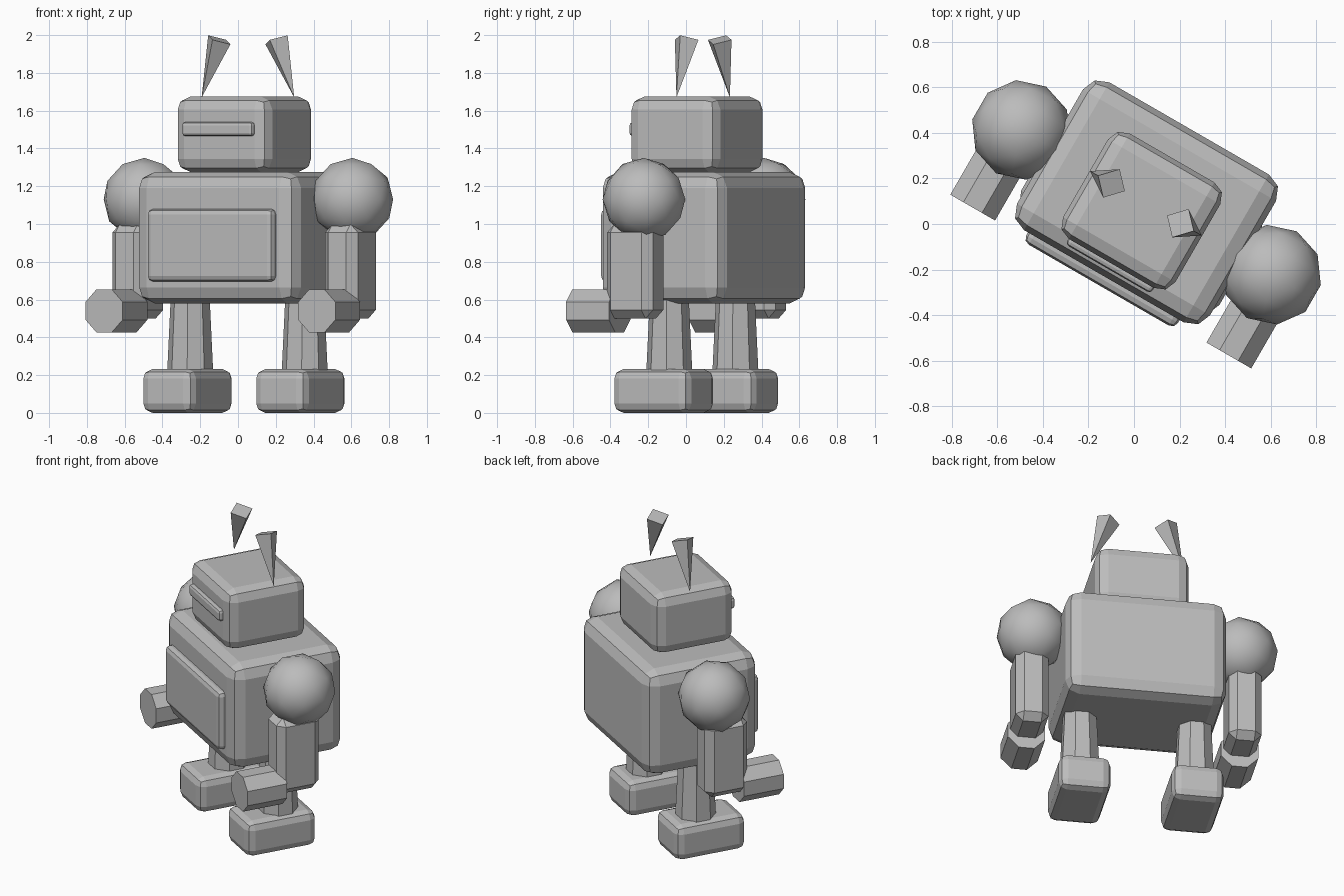
import bpy, bmesh, math
from mathutils import Matrix, Vector

if "Cube" in bpy.data.objects:
    bpy.data.objects.remove(bpy.data.objects["Cube"])

# The whole robot stands turned 30 degrees about the vertical
TURN = Matrix.Rotation(math.radians(-30), 4, 'Z')

grey = bpy.data.materials.new("plain_grey")
grey.diffuse_color = (0.5, 0.5, 0.5, 1)
grey.use_nodes = True
grey.node_tree.nodes["Principled BSDF"].inputs["Base Color"].default_value = grey.diffuse_color


def add_object(name, bm, local, smooth=False):
    mesh = bpy.data.meshes.new(name)
    bmesh.ops.recalc_face_normals(bm, faces=bm.faces)
    for f in bm.faces:
        f.smooth = smooth
    bm.to_mesh(mesh)
    bm.free()
    mesh.materials.append(grey)
    ob = bpy.data.objects.new(name, mesh)
    ob.matrix_world = TURN @ local
    bpy.context.collection.objects.link(ob)
    return ob


def box(name, lo, hi, bevel, segments=2):
    """Bevelled box between two corners."""
    lo, hi = Vector(lo), Vector(hi)
    bm = bmesh.new()
    bmesh.ops.create_cube(bm, size=1, matrix=Matrix.Diagonal((*(hi - lo), 1)))
    bmesh.ops.bevel(bm, geom=bm.edges[:], offset=bevel, segments=segments,
                    profile=0.5, affect='EDGES')
    return add_object(name, bm, Matrix.Translation((lo + hi) / 2))


def rod(name, start, end, r1, r2, sides, spin=0.0):
    """Straight or tapered prism from start to end."""
    start, end = Vector(start), Vector(end)
    axis = end - start
    bm = bmesh.new()
    bmesh.ops.create_cone(bm, cap_ends=True, segments=sides, radius1=r1, radius2=r2,
                          depth=axis.length, matrix=Matrix.Rotation(spin, 4, 'Z'))
    bmesh.ops.remove_doubles(bm, verts=bm.verts[:], dist=1e-5)
    # shortest rotation keeps the sides lined up with the body
    rot = Vector((0, 0, 1)).rotation_difference(axis).to_matrix().to_4x4()
    return add_object(name, bm, Matrix.Translation((start + end) / 2) @ rot)


# Torso, head and their front plates
box("torso", (-0.49, -0.265, 0.58), (0.49, 0.485, 1.275), 0.085)
box("head", (-0.285, -0.20, 1.275), (0.285, 0.335, 1.675), 0.07)
box("chest_panel", (-0.385, -0.31, 0.695), (0.385, -0.20, 1.08), 0.03)
box("visor", (-0.217, -0.228, 1.465), (0.217, -0.15, 1.54), 0.018)

for s, side in ((-1, "left"), (1, "right")):
    # Round shoulder
    bm = bmesh.new()
    bmesh.ops.create_icosphere(bm, subdivisions=3 - 1, radius=0.22)
    add_object(f"{side}_shoulder", bm, Matrix.Translation((s * 0.636, 0.11, 1.13)), True)

    # Upper arm and forward-pointing hand
    x = s * 0.65
    box(f"{side}_arm", (x - 0.1, -0.075, 0.5), (x + 0.1, 0.205, 1.0), 0.045, 1)
    rod(f"{side}_hand", (x, -0.03, 0.54), (x, -0.292, 0.54), 0.123, 0.123, 8, math.pi / 8)

    # Tapered leg and foot
    rod(f"{side}_leg", (s * 0.35, 0.1, 0.15), (s * 0.35, 0.1, 0.65), 0.126, 0.102, 8, math.pi / 8)
    x = s * 0.345
    box(f"{side}_foot", (x - 0.158, -0.17, 0.0), (x + 0.158, 0.295, 0.232), 0.05)

    # Antenna spike standing on its point
    rod(f"{side}_antenna", (s * 0.283, 0.105, 1.67), (s * 0.175, 0.105, 1.975), 0.0, 0.072, 4)
